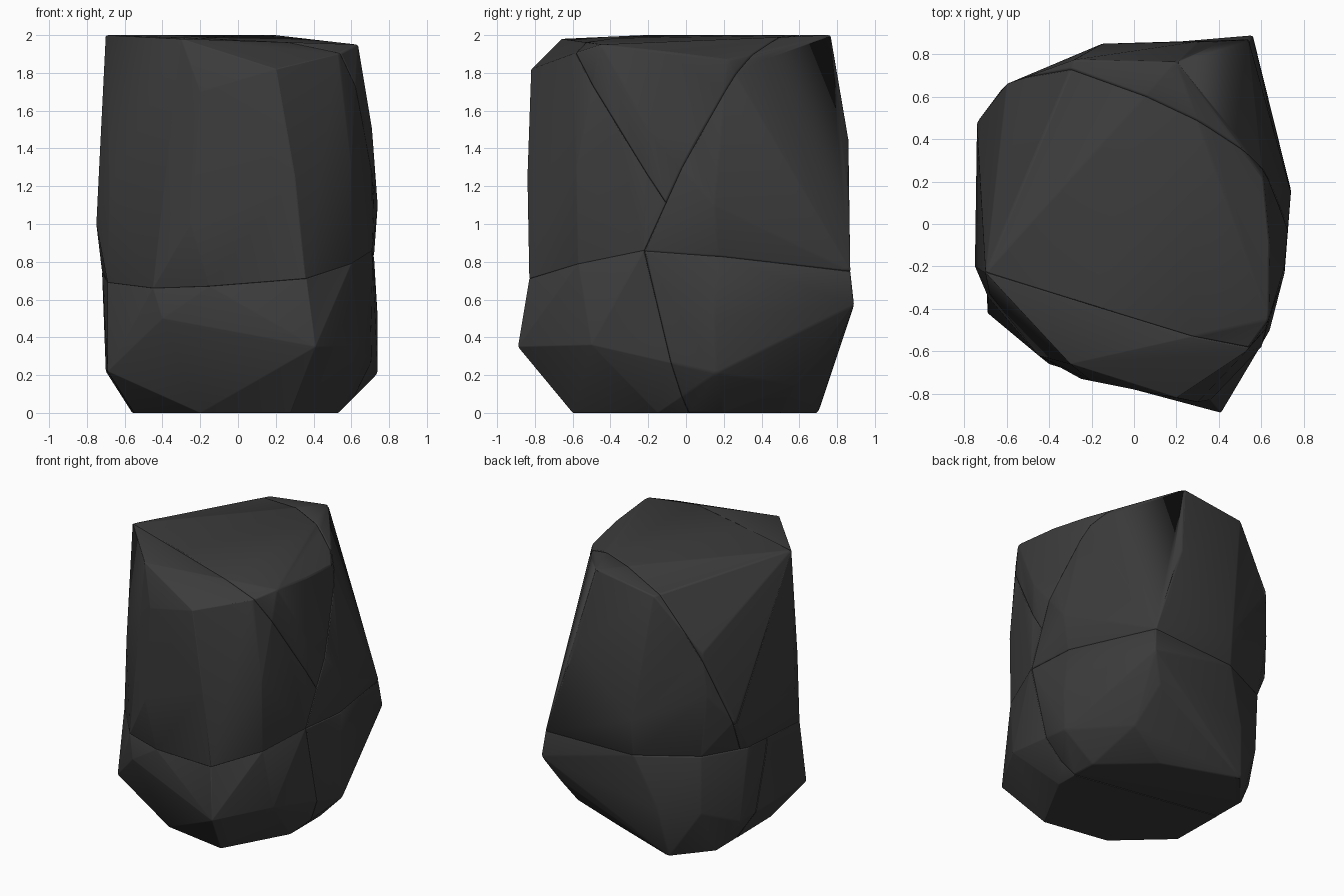
import bpy, bmesh
from mathutils import Vector

if "Cube" in bpy.data.objects:
    bpy.data.objects.remove(bpy.data.objects["Cube"], do_unlink=True)

stone = bpy.data.materials.new("dark_grey_stone")
stone.use_nodes = True
grey = (0.045, 0.045, 0.045, 1)
stone.diffuse_color = grey
bsdf = stone.node_tree.nodes["Principled BSDF"]
bsdf.inputs["Base Color"].default_value = grey
bsdf.inputs["Roughness"].default_value = 0.9

# Waist outline along the crack between lower and upper rock
waist = [
    (.36, -.83, .71), (-.15, -.74, .67), (-.45, -.62, .66), (-.69, -.34, .69),
    (-.72, .3, .75), (-.56, .62, .76), (-.15, .83, .74), (.54, .87, .75),
    (.72, .17, .83), (.71, -.23, .86), (.6, -.57, .79)]

# Corners of the lower rock
lower = [
    (.28, -.6, 0), (-.2, -.52, 0), (-.55, -.2, 0), (-.56, .45, 0),
    (-.35, .7, 0), (.19, .5, 0), (.53, .2, 0), (.53, -.15, 0), (.48, .58, .15),
    (-.69, -.42, .22), (.41, -.89, .35), (-.4, -.66, .5), (.74, .16, .21),
    (.64, -.5, .36), (.74, .15, .5), (.56, .89, .57), (.45, .81, .38),
    (-.3, .76, .35), (-.55, .61, .33), (-.7, .36, .22)]

# Corners of the upper rock: middle, shoulder and top
upper = [
    (-.75, -.2, 1), (-.74, .48, 1.02), (-.62, .64, 1.22), (-.15, .85, 1), (.3, .86, 1.45),
    (.4, .855, 1.2), (.74, .15, 1.1), (.71, -.2, 1.5), (.6, -.58, 1.3), (.3, -.84, 1.25),
    (-.25, -.73, 1), (-.68, -.33, 1.2), (-.6, .66, 1.55),
    (-.2, -.74, 1.7), (.2, -.82, 1.82), (.53, -.6, 1.9), (.635, -.45, 1.95),
    (.64, -.1, 1.91), (.61, .22, 1.87), (.48, .42, 1.88),
    (-.7, -.23, 2), (-.3, -.66, 1.98), (-.28, .775, 1.93), (.2, .765, 2)]

# Crack planes: a point and a normal
FRONT = (Vector((-.7, -.23, 2)), Vector((.316, .937, .633)))
BACK = (Vector((.2, .54, 2)), Vector((.546, 1.22, -.571)))
BASE = (Vector((.7, -.22, .86)), Vector((.214, 1.214, .286)))


def rock(name, points, cuts):
    """Convex rock piece, trimmed by (plane, side to keep) pairs."""
    bm = bmesh.new()
    for p in points:
        bm.verts.new(p)
    hull = bmesh.ops.convex_hull(bm, input=bm.verts[:])
    spare = {g for g in hull["geom_interior"] + hull["geom_unused"]
             if isinstance(g, bmesh.types.BMVert) and not g.link_faces}
    bmesh.ops.delete(bm, geom=list(spare), context='VERTS')
    for (co, normal), side in cuts:
        cut = bmesh.ops.bisect_plane(
            bm, geom=bm.verts[:] + bm.edges[:] + bm.faces[:], dist=0.0005,
            plane_co=co, plane_no=normal * side,
            clear_inner=True)
        rim = [g for g in cut["geom_cut"] if isinstance(g, bmesh.types.BMEdge)]
        bmesh.ops.holes_fill(bm, edges=rim, sides=0)
    bmesh.ops.remove_doubles(bm, verts=bm.verts[:], dist=0.004)
    bmesh.ops.dissolve_limit(bm, angle_limit=0.015, verts=bm.verts[:], edges=bm.edges[:])
    bmesh.ops.recalc_face_normals(bm, faces=bm.faces[:])
    mesh = bpy.data.meshes.new(name)
    bm.to_mesh(mesh)
    bm.free()
    mesh.materials.append(stone)
    obj = bpy.data.objects.new(name, mesh)
    bpy.context.collection.objects.link(obj)

    # Worn edges
    bevel = obj.modifiers.new("worn_edges", 'BEVEL')
    bevel.width = 0.014
    bevel.segments = 2
    bevel.limit_method = 'ANGLE'
    bevel.angle_limit = 0.15
    bpy.ops.object.select_all(action='DESELECT')
    obj.select_set(True)
    bpy.context.view_layer.objects.active = obj
    bpy.ops.object.shade_smooth_by_angle(angle=0.6)


# Five pieces fitted along the cracks
rock("lower_front_rock", lower + waist, [(BASE, -1)])
rock("lower_back_rock", lower + waist, [(BASE, 1)])
rock("upper_back_rock", upper + waist, [(BACK, 1)])
rock("upper_front_rock", upper + waist, [(BACK, -1), (FRONT, -1)])
rock("upper_core_rock", upper + waist, [(BACK, -1), (FRONT, 1)])
